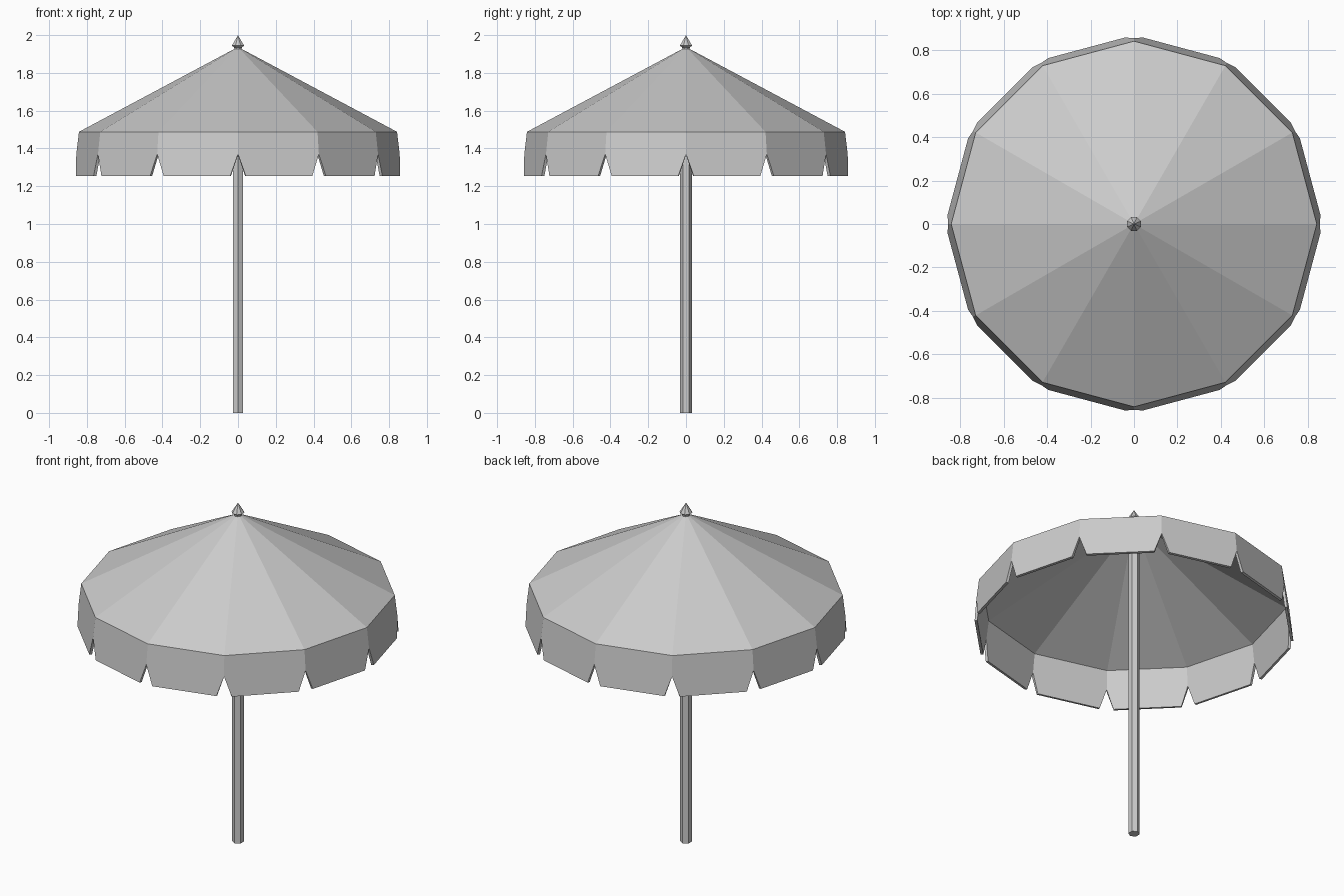
import bpy, bmesh
from math import sin, cos, tau, pi

cube = bpy.data.objects.get("Cube")
if cube:
    bpy.data.objects.remove(cube)

mat = bpy.data.materials.new("light_grey")
mat.use_nodes = True
grey = (0.6, 0.6, 0.6, 1)
mat.diffuse_color = grey
mat.node_tree.nodes["Principled BSDF"].inputs["Base Color"].default_value = grey


def finish(name, bm):
    bmesh.ops.recalc_face_normals(bm, faces=bm.faces)
    mesh = bpy.data.meshes.new(name)
    bm.to_mesh(mesh)
    bm.free()
    mesh.materials.append(mat)
    obj = bpy.data.objects.new(name, mesh)
    bpy.context.collection.objects.link(obj)
    return obj


def ring(bm, sides, radius, z, turn=0.0):
    return [bm.verts.new((radius * cos(tau * i / sides + turn),
                          radius * sin(tau * i / sides + turn), z))
            for i in range(sides)]


def lathe(name, sides, profile, turn=0.0):
    """Closed faceted solid through (radius, z) rings."""
    bm = bmesh.new()
    rings = [ring(bm, sides, r, z, turn) for r, z in profile]
    for low, high in zip(rings, rings[1:]):
        for i in range(sides):
            j = (i + 1) % sides
            bm.faces.new((low[i], low[j], high[j], high[i]))
    bm.faces.new(rings[0][::-1])
    bm.faces.new(rings[-1])
    bmesh.ops.remove_doubles(bm, verts=bm.verts, dist=0.0005)
    return finish(name, bm)


# Canopy: twelve sloping panels, each with a valance flap notched at its corners
SIDES = 12
NOTCH = 0.095          # share of the flap's bottom edge cut away at each corner
bm = bmesh.new()
apex = bm.verts.new((0, 0, 1.937))
eave = ring(bm, SIDES, 0.842, 1.488)
notch = ring(bm, SIDES, 0.856, 1.37)
hem = ring(bm, SIDES, 0.87, 1.255)
for i in range(SIDES):
    j = (i + 1) % SIDES
    bm.faces.new((apex, eave[i], eave[j]))
    left = bm.verts.new(hem[i].co.lerp(hem[j].co, NOTCH))
    right = bm.verts.new(hem[j].co.lerp(hem[i].co, NOTCH))
    bm.faces.new((eave[i], notch[i], left, right, notch[j], eave[j]))
bmesh.ops.delete(bm, geom=hem, context='VERTS')
canopy = finish("canopy", bm)
cloth = canopy.modifiers.new("cloth_thickness", 'SOLIDIFY')
cloth.thickness = 0.015
cloth.offset = -1
cloth.use_even_offset = True

# Pole
lathe("pole", 6, [(0.031, 0), (0.031, 1.92)], pi / 2)

# Finial
lathe("finial", 8, [(0.02, 1.915), (0.022, 1.935), (0.035, 1.944), (0.0001, 2.0)], pi / 8)
